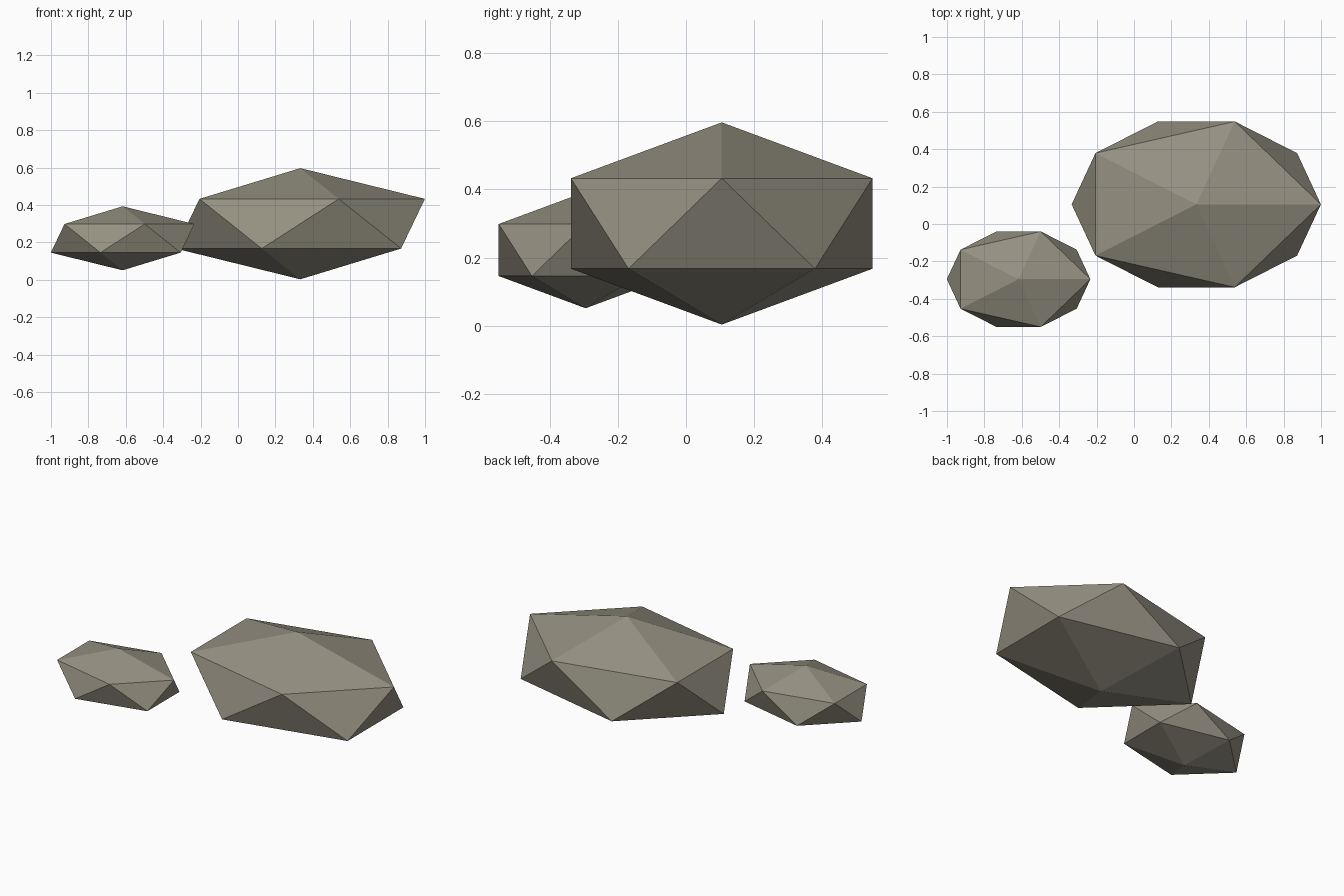
import bpy

if "Cube" in bpy.data.objects:
    bpy.data.objects.remove(bpy.data.objects["Cube"])

# Single stone colour
stone = bpy.data.materials.new("warm_grey_stone")
stone.diffuse_color = (0.30, 0.28, 0.22, 1.0)
stone.use_nodes = True
stone.node_tree.nodes["Principled BSDF"].inputs["Base Color"].default_value = stone.diffuse_color


def rock(name, centre, radii):
    """Flat-shaded icosahedron boulder, stretched along each axis."""
    bpy.ops.mesh.primitive_ico_sphere_add(subdivisions=1, radius=1, location=centre)
    obj = bpy.context.object
    obj.name = name
    obj.scale = radii
    bpy.ops.object.transform_apply(location=False, rotation=False, scale=True)
    bpy.ops.object.shade_flat()
    obj.data.materials.append(stone)
    return obj


# Large boulder and its smaller companion
rock("large_rock", (0.333, 0.105, 0.30), (0.745, 0.521, 0.297))
rock("small_rock", (-0.617, -0.295, 0.222), (0.429, 0.300, 0.171))
